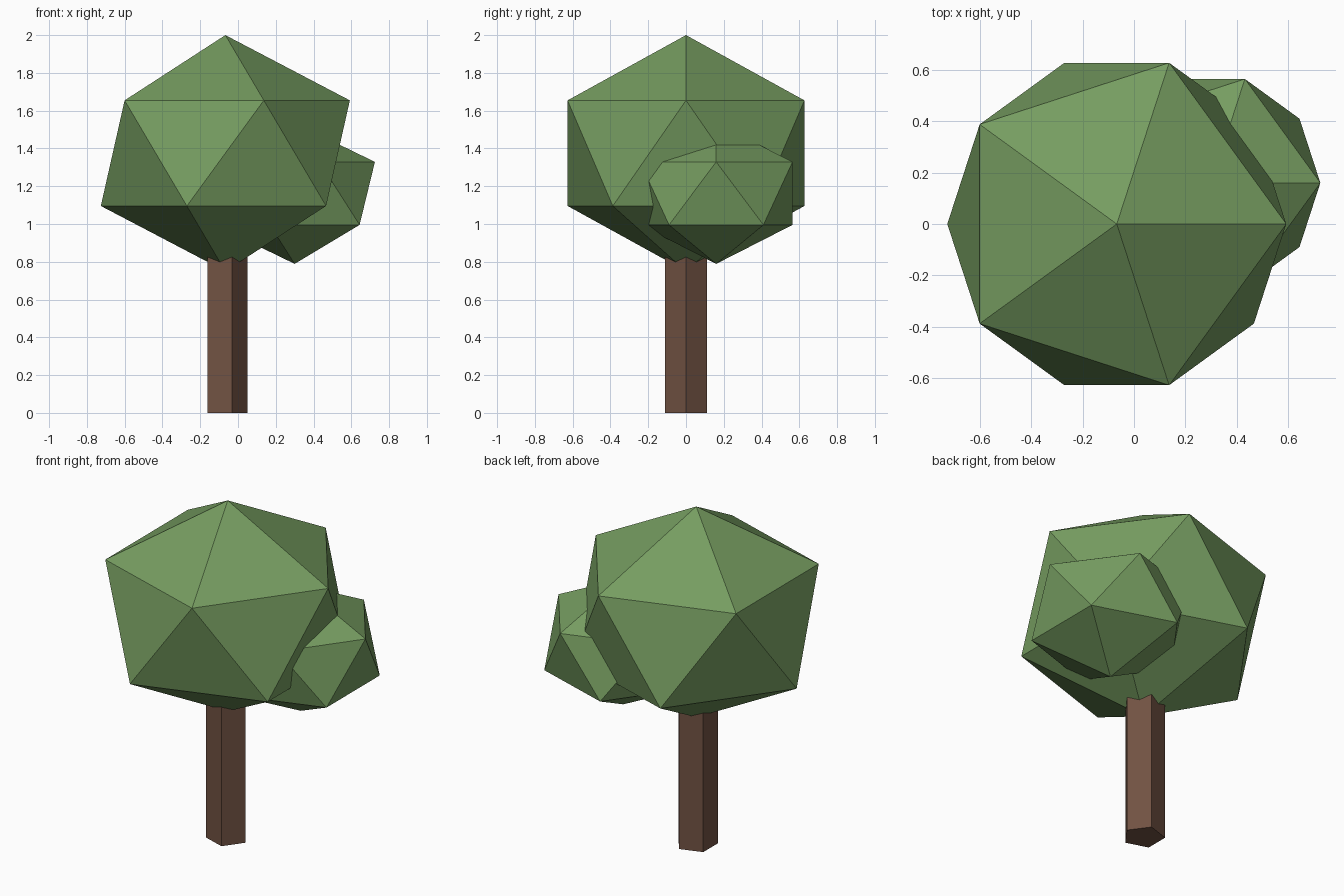
import bpy, bmesh, math
from mathutils import Matrix

if "Cube" in bpy.data.objects:
    bpy.data.objects.remove(bpy.data.objects["Cube"])


def material(name, rgb):
    m = bpy.data.materials.new(name)
    m.diffuse_color = (*rgb, 1)
    m.use_nodes = True
    m.node_tree.nodes["Principled BSDF"].inputs["Base Color"].default_value = m.diffuse_color
    return m


def finish(bm, name, mat):
    bmesh.ops.recalc_face_normals(bm, faces=bm.faces)
    mesh = bpy.data.meshes.new(name)
    bm.to_mesh(mesh)
    bm.free()
    mesh.materials.append(mat)
    ob = bpy.data.objects.new(name, mesh)
    bpy.context.collection.objects.link(ob)
    return ob


def foliage(name, centre, rxy, rz, mat):
    """Squashed icosahedron with one upper ring corner pointing along +x."""
    bm = bmesh.new()
    ring_r, ring_z = 2 / math.sqrt(5), 1 / math.sqrt(5)
    bm.verts.new((0, 0, 1))
    bm.verts.new((0, 0, -1))
    for i in range(5):
        for z, turn in ((ring_z, 0), (-ring_z, 0.5)):
            a = math.tau * (i + turn) / 5
            bm.verts.new((ring_r * math.cos(a), ring_r * math.sin(a), z))
    bmesh.ops.convex_hull(bm, input=bm.verts)
    bmesh.ops.transform(bm, verts=bm.verts,
                        matrix=Matrix.Translation(centre) @ Matrix.Diagonal((rxy, rxy, rz, 1)))
    return finish(bm, name, mat)


def trunk(name, x, radius, height, mat):
    """Five-sided post with one edge facing +x."""
    bm = bmesh.new()
    ring = [bm.verts.new((x + radius * math.cos(math.tau * i / 5),
                          radius * math.sin(math.tau * i / 5), 0)) for i in range(5)]
    base = bm.faces.new(ring)
    top = bmesh.ops.extrude_face_region(bm, geom=[base], use_keep_orig=True)["geom"]
    bmesh.ops.translate(bm, vec=(0, 0, height),
                        verts=[g for g in top if isinstance(g, bmesh.types.BMVert)])
    return finish(bm, name, mat)


leaf_green = material("leaf green", (0.18, 0.335, 0.118))
bark_brown = material("bark brown", (0.165, 0.085, 0.056))

# Crown, side clump and trunk
foliage("main_crown", (-0.067, 0, 1.375), 0.737, 0.625, leaf_green)
foliage("side_clump", (0.30, 0.16, 1.162), 0.475, 0.373, leaf_green)
trunk("trunk", -0.067, 0.116, 1.0, bark_brown)
